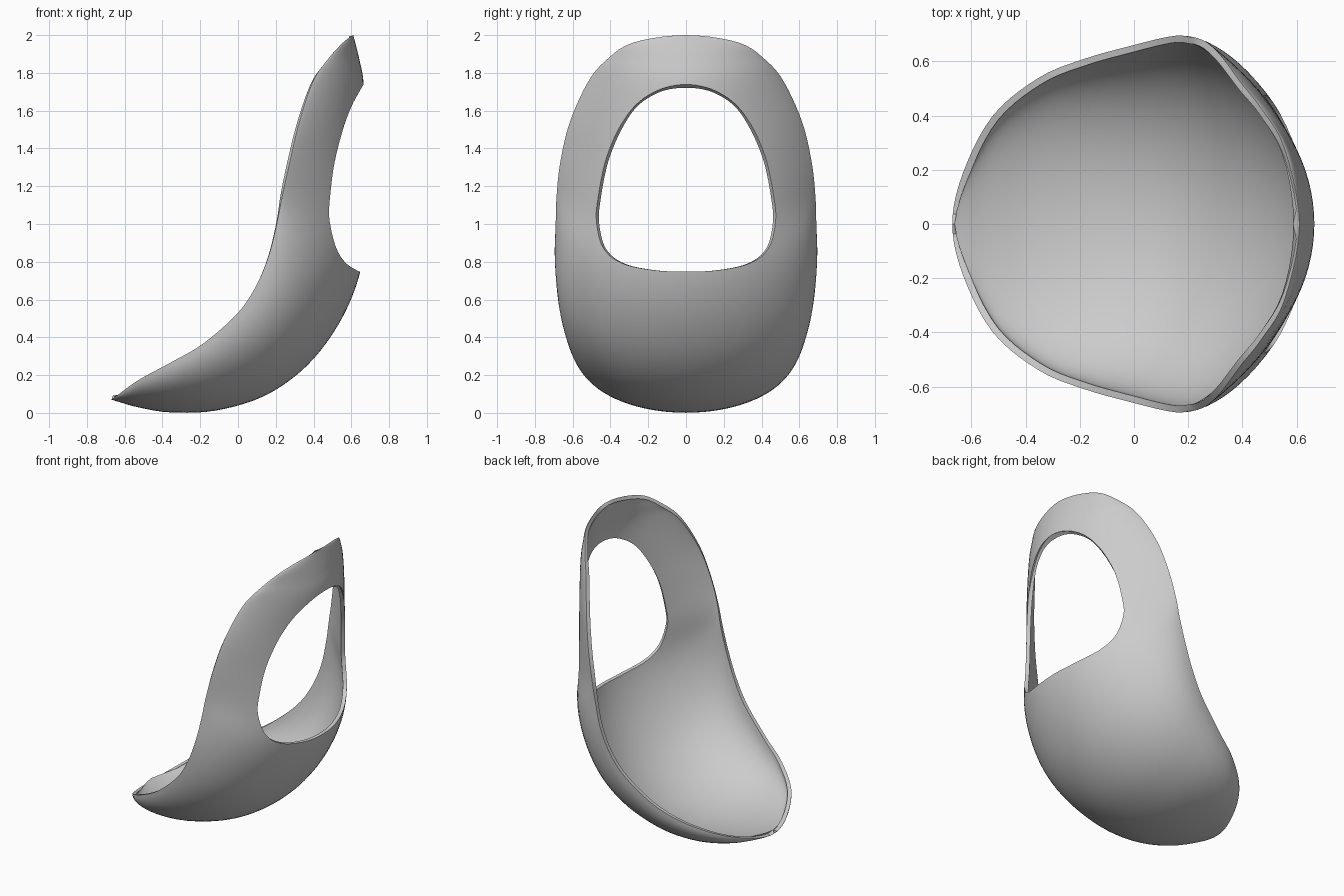
import bpy, bmesh
from math import sin, cos, pi

if "Cube" in bpy.data.objects:
    bpy.data.objects.remove(bpy.data.objects["Cube"])

THICKNESS = 0.025
STEPS = 5      # subdivisions between neighbouring stations
ACROSS = 40    # faces across the shell

# Stations from front lip to top edge:
# centre x, centre z, rim x, rim z, half width, fullness of cross-section
STATIONS = [
    (-.67, .07, -.67, .07, 0, .5),
    (-.63, .058, -.63, .10, .19, .5),
    (-.53, .03, -.52, .178, .40, .5),
    (-.36, .003, -.35, .27, .54, .5),
    (-.12, .012, -.18, .37, .61, .5),
    (.14, .09, 0, .53, .66, .5),
    (.36, .245, .10, .68, .685, .5),
    (.53, .465, .165, .84, .695, .55),
    (.64, .72, .205, 1.0, .69, .65),
    (.68, 1.0, .235, 1.15, .685, .9),
    (.67, 1.25, .275, 1.33, .665, .95),
    (.66, 1.5, .325, 1.54, .615, .9),
    (.665, 1.74, .395, 1.75, .52, .85),
    (.645, 1.86, .47, 1.865, .425, .8),
    (.622, 1.955, .555, 1.96, .28, .8),
    (.61, 2.0, .61, 2.0, 0, .8),
]

# Half outline of the back opening, bottom to top: x on the shell, y, z
OPENING = [
    (.655, 0, .748), (.635, .16, .755), (.58, .32, .79), (.52, .41, .865),
    (.5, .455, 1.0), (.5, .45, 1.12), (.53, .4, 1.35),
    (.58, .28, 1.57), (.635, .15, 1.675), (.665, 0, 1.71),
]


def spline(points, steps, closed=False):
    """Smooth curve through points of any dimension."""
    n = len(points)
    result = []
    for i in range(n if closed else n - 1):
        a, b, c, d = (points[(i + k) % n] for k in (-1, 0, 1, 2))
        if not closed:
            # Round the ends by reflecting the width across the centre plane
            if i == 0:
                a = c[:4] + (-c[4],) + c[5:]
            if i == n - 2:
                d = b[:4] + (-b[4],) + b[5:]
        for s in range(steps):
            t = s / steps
            result.append(tuple(
                q + .5 * t * (r - p + t * (2 * p - 5 * q + 4 * r - w + t * (3 * (q - r) + w - p)))
                for p, q, r, w in zip(a, b, c, d)))
    return result if closed else result + [points[-1]]


def make_object(name, bm):
    mesh = bpy.data.meshes.new(name)
    bm.to_mesh(mesh)
    bm.free()
    obj = bpy.data.objects.new(name, mesh)
    bpy.context.collection.objects.link(obj)
    return obj


def bridge(bm, row_a, row_b, closed=False):
    n = len(row_a)
    for j in range(n if closed else n - 1):
        k = (j + 1) % n
        corners = [row_a[j], row_a[k], row_b[k], row_b[j]]
        bm.faces.new(list(dict.fromkeys(corners)))


# Curved shell sheet
bm = bmesh.new()
rows = []
for cx, cz, rx, rz, width, fullness in spline(STATIONS, STEPS):
    if abs(width) < 1e-6:
        rows.append([bm.verts.new((cx, 0, cz))] * (ACROSS + 1))
        continue
    row = []
    for j in range(ACROSS + 1):
        u = pi * (j / ACROSS - .5)
        f = max(cos(u), 0) ** (2 * fullness)
        row.append(bm.verts.new((rx + (cx - rx) * f, width * sin(u), rz + (cz - rz) * f)))
    rows.append(row)
for lower, upper in zip(rows, rows[1:]):
    bridge(bm, lower, upper)
shell = make_object("seat_shell", bm)

# Opening cutter, flared toward the outside
outline = OPENING + [(x, -y, z) for x, y, z in reversed(OPENING[1:-1])]
outline = spline(outline, 6, closed=True)
base = OPENING[0][2]


def flare(y, z):
    return y * 1.06, base + (z - base) * 1.03


bm = bmesh.new()
rings = [
    [bm.verts.new((.3, y, z)) for x, y, z in outline],
    [bm.verts.new((x - .04, y, z)) for x, y, z in outline],
    [bm.verts.new((x, *flare(y, z))) for x, y, z in outline],
    [bm.verts.new((1, *flare(y, z))) for x, y, z in outline],
]
for first, second in zip(rings, rings[1:]):
    bridge(bm, first, second, closed=True)
bm.faces.new(rings[0])
bm.faces.new(rings[-1])
bmesh.ops.recalc_face_normals(bm, faces=bm.faces)
cutter = make_object("opening_cutter", bm)
cutter.hide_render = True

# Thickness and opening
solid = shell.modifiers.new("thickness", "SOLIDIFY")
solid.thickness = THICKNESS
solid.offset = -1
cut = shell.modifiers.new("opening", "BOOLEAN")
cut.operation = "DIFFERENCE"
cut.solver = "EXACT"
cut.object = cutter

# Apply, then smooth the shell while keeping its edges crisp
bpy.ops.object.select_all(action="DESELECT")
shell.select_set(True)
bpy.context.view_layer.objects.active = shell
bpy.ops.object.convert(target="MESH")
bpy.data.objects.remove(cutter)
bpy.ops.object.shade_smooth_by_angle(angle=pi / 6)
